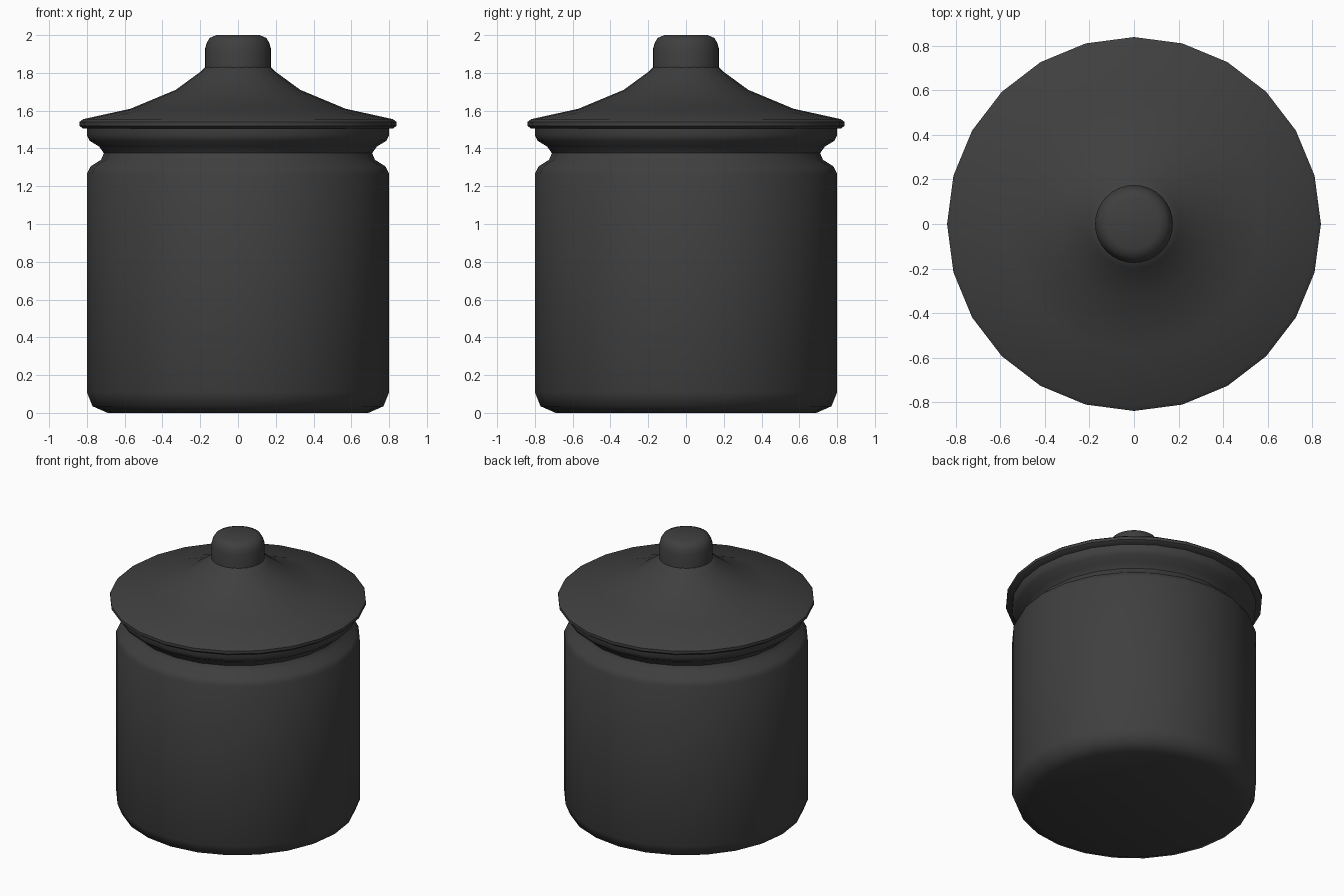
import bpy
import math

cube = bpy.data.objects.get("Cube")
if cube:
    bpy.data.objects.remove(cube, do_unlink=True)

# Single dark glaze
glaze = bpy.data.materials.new("charcoal_glaze")
glaze.use_nodes = True
colour = (0.05, 0.05, 0.05, 1)
glaze.diffuse_color = colour
glaze.node_tree.nodes["Principled BSDF"].inputs["Base Color"].default_value = colour


def lathe(name, profile, sides):
    """Turn a (radius, height) profile, listed bottom to top, closed by end caps."""
    verts, faces = [], []
    for radius, z in profile:
        for i in range(sides):
            a = math.tau * i / sides
            verts.append((radius * math.cos(a), radius * math.sin(a), z))
    for r in range(len(profile) - 1):
        for i in range(sides):
            j = (i + 1) % sides
            low, high = r * sides, (r + 1) * sides
            faces.append((low + i, low + j, high + j, high + i))
    faces.append(tuple(reversed(range(sides))))
    top = (len(profile) - 1) * sides
    faces.append(tuple(range(top, top + sides)))

    mesh = bpy.data.meshes.new(name)
    mesh.from_pydata(verts, [], faces)
    mesh.materials.append(glaze)
    obj = bpy.data.objects.new(name, mesh)
    bpy.context.collection.objects.link(obj)
    bpy.ops.object.select_all(action="DESELECT")
    obj.select_set(True)
    bpy.context.view_layer.objects.active = obj
    bpy.ops.object.shade_smooth_by_angle(angle=math.radians(50))
    return obj


# Jar with rounded foot and shoulder
lathe("jar_body", [(0.69, 0), (0.77, 0.035), (0.8, 0.11), (0.8, 1.265),
                   (0.78, 1.305), (0.725, 1.34), (0.71, 1.375)], 24)

# Flared collar between the neck and the lid
lathe("jar_collar", [(0.71, 1.375), (0.735, 1.41), (0.785, 1.44),
                     (0.8, 1.47), (0.8, 1.51)], 24)

# Lid with beaded rim and concave slope
lathe("lid", [(0.82, 1.505), (0.84, 1.52), (0.84, 1.54), (0.82, 1.555),
              (0.57, 1.61), (0.33, 1.71), (0.2, 1.805), (0.165, 1.84)], 24)

# Rounded knob
lathe("lid_knob", [(0.175, 1.8), (0.175, 1.925), (0.165, 1.96),
                   (0.15, 1.985), (0.115, 2.0)], 32)
